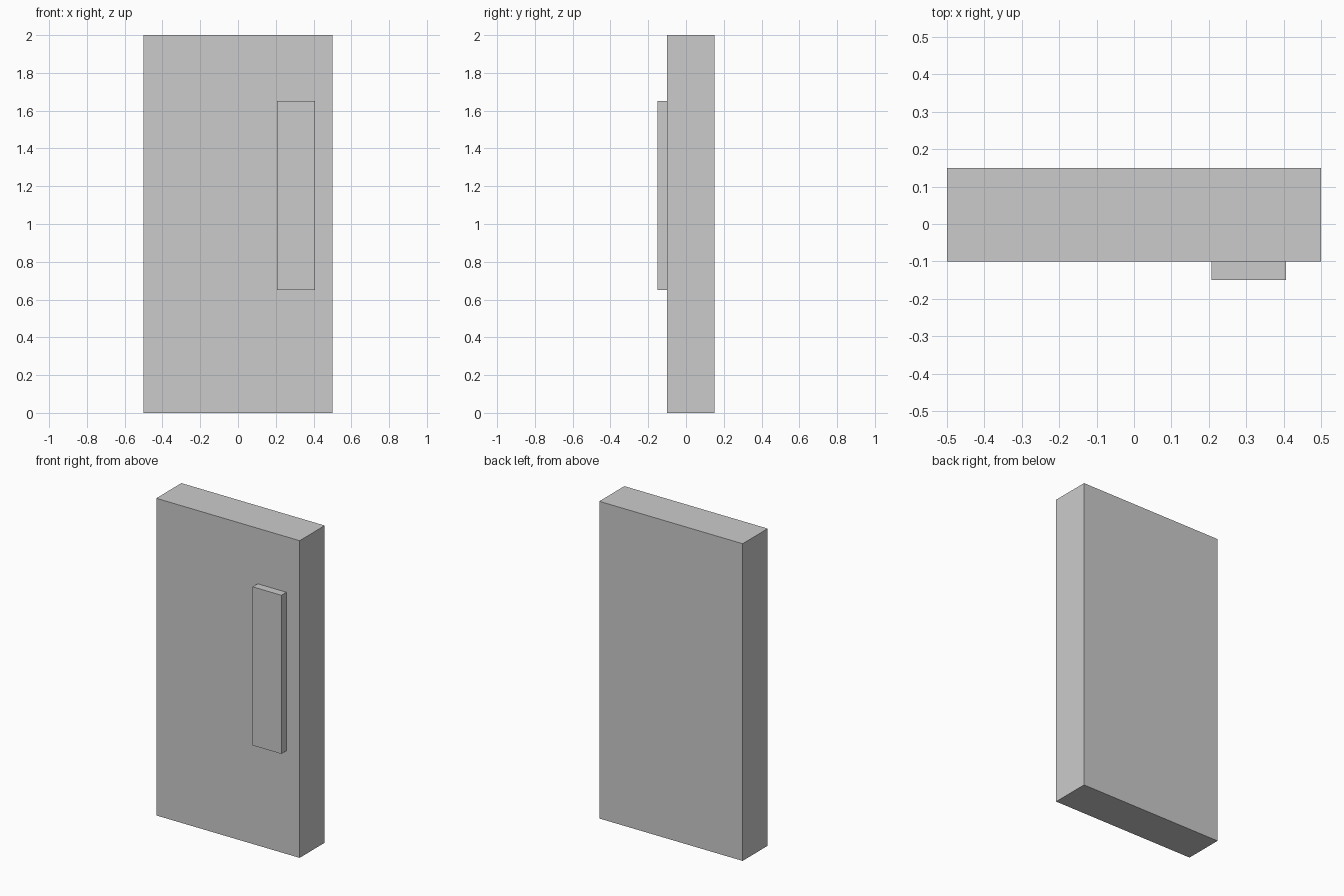
import bpy

if "Cube" in bpy.data.objects:
    bpy.data.objects.remove(bpy.data.objects["Cube"])


def box(name, low, high):
    """Axis-aligned box between two corners, with its origin at its centre."""
    size = [b - a for a, b in zip(low, high)]
    centre = [(a + b) / 2 for a, b in zip(low, high)]
    bpy.ops.mesh.primitive_cube_add(size=1, location=centre)
    obj = bpy.context.object
    obj.name = obj.data.name = name
    obj.scale = size
    bpy.ops.object.transform_apply(location=False, rotation=False, scale=True)
    return obj


# Door slab
box("door_panel", (-0.5, -0.10, 0.0), (0.5, 0.15, 2.0))

# Flat vertical handle on the front face, near the right edge
box("door_handle", (0.207, -0.15, 0.65), (0.407, -0.10, 1.65))
